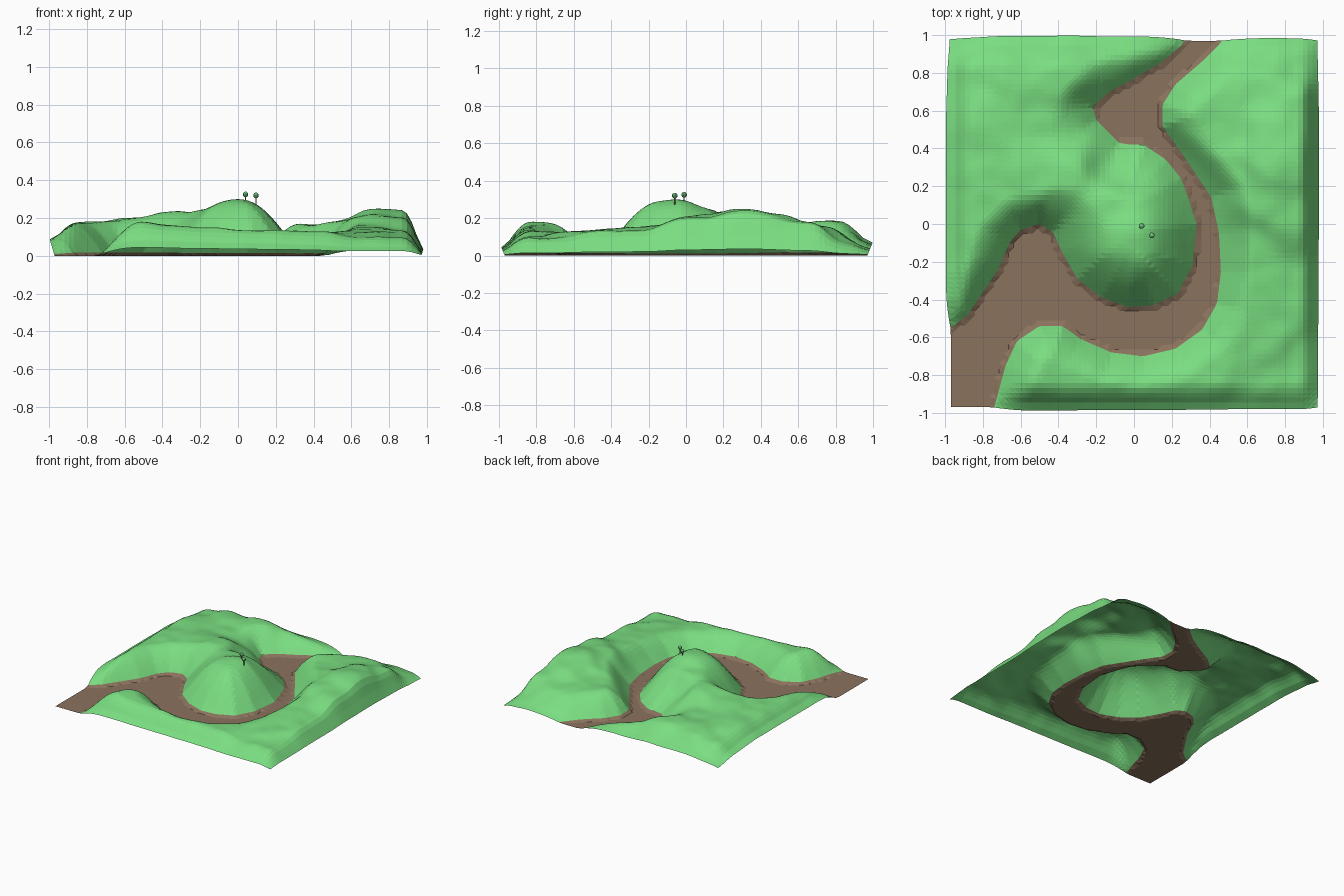
import bpy, bmesh, math
from mathutils import Vector, noise

if "Cube" in bpy.data.objects:
    bpy.data.objects.remove(bpy.data.objects["Cube"])

EDGE = 0.97      # half size of the square tile
N = 76           # grid cells per side


def material(name, rgb):
    m = bpy.data.materials.new(name)
    m.diffuse_color = (*rgb, 1)
    m.use_nodes = True
    m.node_tree.nodes["Principled BSDF"].inputs["Base Color"].default_value = m.diffuse_color
    return m


GRASS = material("grass green", (0.195, 0.73, 0.22))
EARTH = material("earth brown", (0.258, 0.17, 0.11))
LEAF = material("leaf green", (0.15, 0.5, 0.18))

# Outline of the winding path, seen from the top (runs past the tile edges)
PATH = [(-1.3, -.78), (-.97, -.55), (-.88, -.48), (-.72, -.24), (-.66, -.1), (-.6, -.03),
        (-.5, 0), (-.43, -.04), (-.38, -.15), (-.3, -.29), (-.17, -.39), (-.03, -.44),
        (.1, -.43), (.23, -.37), (.31, -.22), (.33, 0), (.29, .13), (.25, .24),
        (.17, .34), (.05, .42), (-.02, .42), (-.08, .43), (-.2, .55), (-.22, .62),
        (-.13, .7), (0, .77), (.15, .86), (.28, .97), (.5, 1.2), (.75, 1.25),
        (.47, .97), (.36, .86), (.22, .74), (.15, .63), (.15, .52), (.25, .38),
        (.33, .26), (.41, .14), (.45, -.05), (.46, -.25), (.44, -.42), (.36, -.56),
        (.22, -.66), (.05, -.7), (-.12, -.68), (-.28, -.61), (-.38, -.54), (-.5, -.54),
        (-.62, -.62), (-.68, -.75), (-.74, -.97), (-.82, -1.3), (-1.3, -1.3)]
PATH = [Vector(p) for p in PATH]

# Spot heights (x, y, z): hill and plateau inside the bend, then the outer banks
INNER = [(0, -.02, .305), (.08, -.05, .305), (-.08, -.2, .29), (.1, -.2, .29), (.08, .1, .26),
         (-.1, .1, .25), (0, .25, .18), (-.12, .33, .16), (-.25, .05, .25), (-.35, .25, .24),
         (-.55, .25, .2), (-.75, .2, .18), (-.88, -.15, .17), (-.3, .52, .14), (-.5, .55, .17),
         (-.75, .5, .18), (-.9, .4, .17), (-.4, .77, .19), (-.65, .75, .18), (-.85, .8, .14),
         (-.5, .93, .14), (-.92, .93, .08), (-.9, .1, .17), (-.1, .95, .13)]
OUTER = [(.65, .93, .08), (.9, .9, .06), (.65, .72, .16), (.5, .5, .16), (.75, .3, .26),
         (.75, .48, .23), (.75, .08, .22), (.5, .25, .18), (.6, -.1, .16), (.72, -.3, .15),
         (.72, -.6, .13), (.72, -.85, .1), (.87, .3, .24), (.87, .1, .2), (.88, .6, .18),
         (.88, -.3, .13), (.88, -.75, .09), (.4, -.85, .13), (.15, -.87, .14), (-.12, -.87, .15),
         (-.35, -.8, .16), (-.5, -.82, .18), (.6, -.95, .1)]
SPOTS = INNER + OUTER
HILL = Vector((.05, -.08))


def smooth(t):
    t = max(0, min(1, t))
    return t * t * (3 - 2 * t)


def path_distance(p):
    """Signed distance to the path outline (negative on the path) and nearest point."""
    best, near, inside = 9.0, p, False
    for k, b in enumerate(PATH):
        a = PATH[k - 1]
        ab = b - a
        t = max(0, min(1, (p - a).dot(ab) / ab.length_squared))
        q = a + ab * t
        d = (p - q).length
        if d < best:
            best, near = d, q
        if (a.y > p.y) != (b.y > p.y) and p.x < a.x + ab.x * (p.y - a.y) / ab.y:
            inside = not inside
    return (-best if inside else best), near


def edge_fade(p):
    """The land slopes down towards each side of the tile."""
    f = 1
    for e, low, width in ((EDGE + p.x, .5, .12), (EDGE - p.x, .15, .1),
                          (EDGE + p.y, .25, .14), (EDGE - p.y, .45, .14)):
        f *= low + (1 - low) * math.sin(max(0, min(1, e / width)) * math.pi / 2)
    return f


def height(p, d):
    total = weight = 0
    for x, y, z in SPOTS:
        w = 1 / ((p.x - x) ** 2 + (p.y - y) ** 2 + .01) ** 2
        total += w * z
        weight += w
    # banks are steep at the foot and round off at the top; the hill is broader
    width = .2 + .12 * smooth((.62 - (p - HILL).length) / .25)
    rise = math.sin(max(0, min(1, (d + .012) / width)) * math.pi / 2)
    bumps = noise.noise(Vector((p.x * 9, p.y * 9, 2))) * .006
    return max(0, rise * (total / weight + bumps)) * edge_fade(p)


# Terrain sheet with path, banks and hills
bm = bmesh.new()
cell = 2 * EDGE / N
grid = []
for j in range(N + 1):
    row = []
    for i in range(N + 1):
        p = Vector((-EDGE + i * cell, -EDGE + j * cell))
        d, near = path_distance(p)
        if abs(d) < cell * .68:                  # snap to the path outline
            q = near.copy()
            if i in (0, N):
                q.x = p.x
            if j in (0, N):
                q.y = p.y
            p, d = q, 0
        z = height(p, d)
        if i in (0, N):                          # sides bulge where the land is high
            p.x += math.copysign(.3 * z, p.x)
        if j in (0, N):
            p.y += math.copysign(.4 * z, p.y)
        row.append(bm.verts.new((p.x, p.y, z)))
    grid.append(row)
for j in range(N):
    for i in range(N):
        bm.faces.new((grid[j][i], grid[j][i + 1], grid[j + 1][i + 1], grid[j + 1][i]))
bmesh.ops.remove_doubles(bm, verts=bm.verts, dist=.0005)
bmesh.ops.triangulate(bm, faces=bm.faces)
for f in bm.faces:
    c = f.calc_center_median()
    f.material_index = 1 if path_distance(c.xy)[0] < 0 else 0
mesh = bpy.data.meshes.new("terrain")
bm.to_mesh(mesh)
bm.free()
terrain = bpy.data.objects.new("terrain", mesh)
bpy.context.collection.objects.link(terrain)
mesh.materials.append(GRASS)
mesh.materials.append(EARTH)

# Two tiny trees on the hilltop
for n, (x, y, z) in enumerate([(.04, -.01, .325), (.095, -.06, .32)], 1):
    bpy.ops.mesh.primitive_cylinder_add(vertices=6, radius=.003, depth=.06,
                                        location=(x, y, z - .035))
    trunk = bpy.context.object
    trunk.name = f"tree_trunk_{n}"
    trunk.data.materials.append(EARTH)
    bpy.ops.mesh.primitive_uv_sphere_add(segments=10, ring_count=8, radius=.015,
                                         location=(x, y, z))
    crown = bpy.context.object
    crown.name = f"tree_crown_{n}"
    crown.data.materials.append(LEAF)
